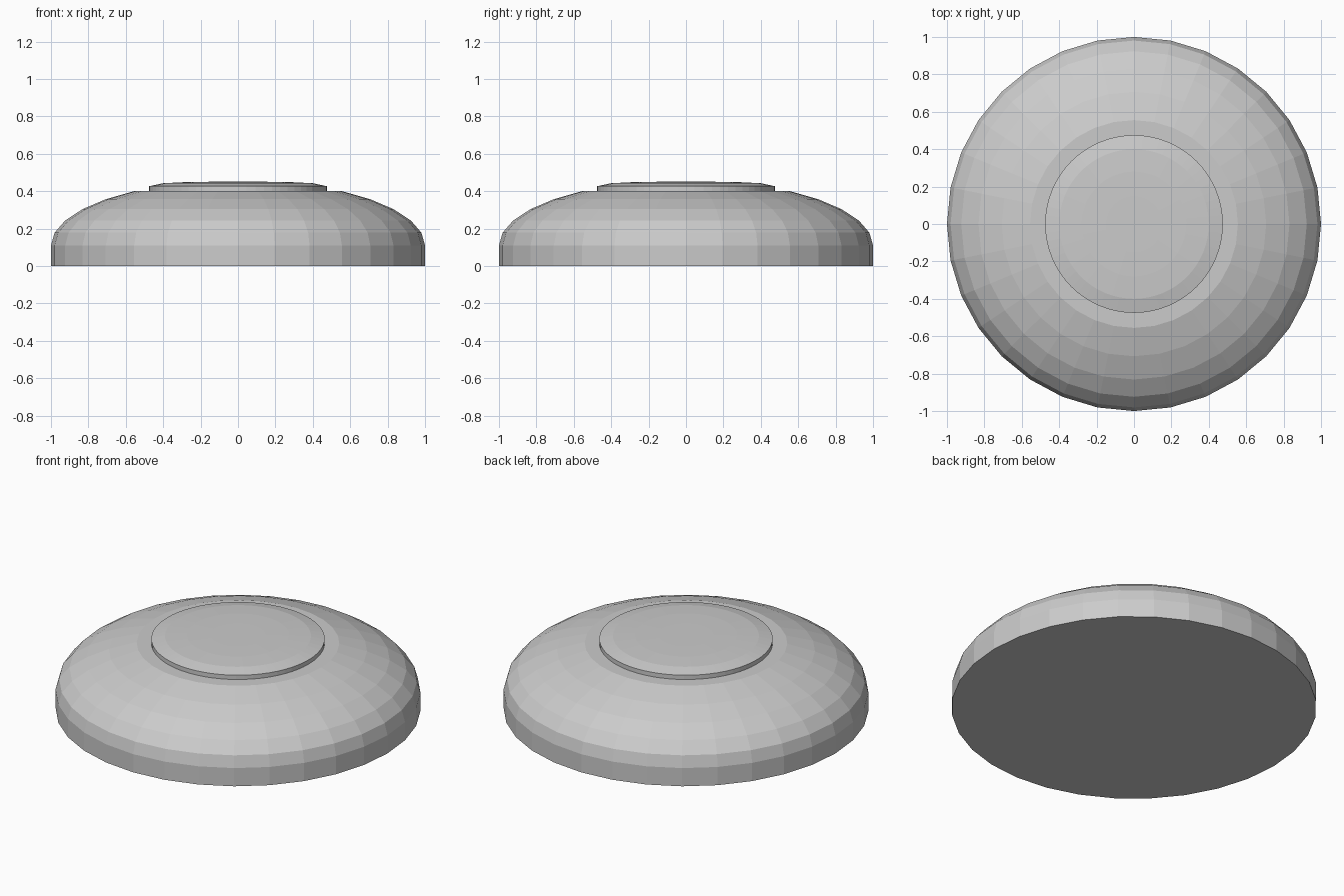
import bpy, bmesh
from math import sin, cos, pi, radians

if "Cube" in bpy.data.objects:
    bpy.data.objects.remove(bpy.data.objects["Cube"])


def lathe(name, profile, segments):
    """Closed solid of revolution from (radius, height) points, bottom to top."""
    bm = bmesh.new()
    rings = [[bm.verts.new((r * cos(2 * pi * i / segments),
                            r * sin(2 * pi * i / segments), z))
              for i in range(segments)] for r, z in profile]
    for a, b in zip(rings, rings[1:]):
        for i in range(segments):
            j = (i + 1) % segments
            bm.faces.new((a[i], a[j], b[j], b[i]))
    bm.faces.new(rings[0][::-1])
    bm.faces.new(rings[-1])
    mesh = bpy.data.meshes.new(name)
    bm.to_mesh(mesh)
    bm.free()
    obj = bpy.data.objects.new(name, mesh)
    bpy.context.collection.objects.link(obj)
    return obj


# Faceted dome: straight skirt, then a flattened sphere cut off flat on top
dome = [(1.0, 0.0)]
for k in range(6):
    a = radians(11.25 * k)
    dome.append((cos(a), 0.11 + 0.35 * sin(a)))
lathe("dome_body", dome, 32)

# Raised round cap with a gently sloped rim
lathe("top_cap", [(0.475, 0.401), (0.475, 0.427), (0.40, 0.443),
                  (0.28, 0.449), (0.15, 0.451)], 64)
